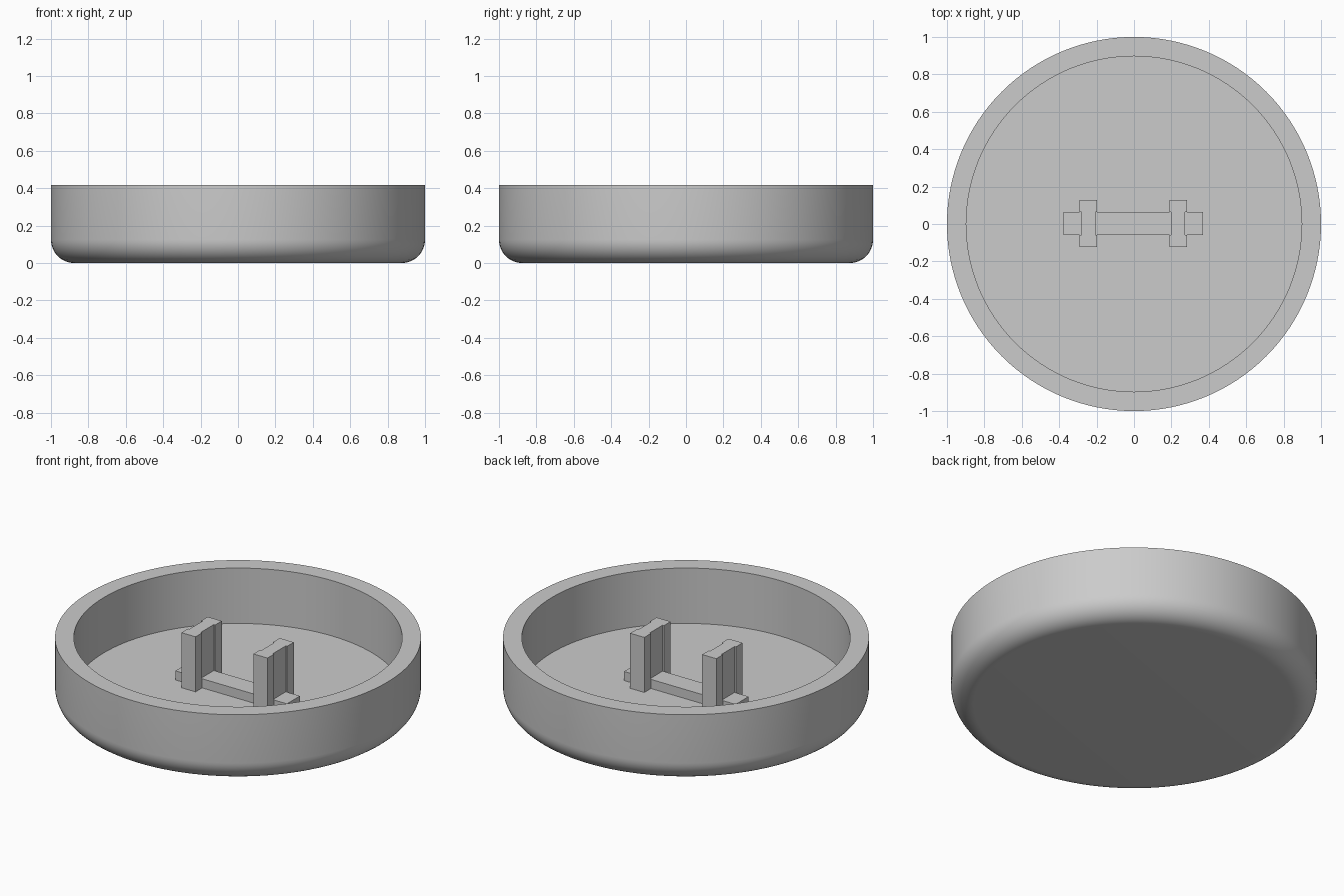
import bpy
import bmesh
from math import cos, sin, pi, radians

cube = bpy.data.objects.get("Cube")
if cube:
    bpy.data.objects.remove(cube, do_unlink=True)

HEIGHT = 0.417
FLOOR = 0.083
INNER_R = 0.897
FILLET = 0.125
OFFSET = (-0.004, 0.002)

grey = bpy.data.materials.new("plain_grey")
grey.use_nodes = True
colour = (0.6, 0.6, 0.6, 1)
grey.diffuse_color = colour
grey.node_tree.nodes["Principled BSDF"].inputs["Base Color"].default_value = colour


def finish(name, bm):
    bmesh.ops.recalc_face_normals(bm, faces=bm.faces)
    mesh = bpy.data.meshes.new(name)
    bm.to_mesh(mesh)
    bm.free()
    mesh.materials.append(grey)
    obj = bpy.data.objects.new(name, mesh)
    bpy.context.collection.objects.link(obj)
    return obj


def prism(name, outline, bottom, top):
    """Extrude a plan outline straight up."""
    bm = bmesh.new()
    face = bm.faces.new([bm.verts.new((x + OFFSET[0], y + OFFSET[1], bottom)) for x, y in outline])
    result = bmesh.ops.extrude_face_region(bm, geom=[face], use_keep_orig=True)
    verts = [g for g in result["geom"] if isinstance(g, bmesh.types.BMVert)]
    bmesh.ops.translate(bm, verts=verts, vec=(0, 0, top - bottom))
    return finish(name, bm)


# Round shell: turned profile with a filleted lower edge
arc = [(1 - FILLET + FILLET * sin(a), FILLET - FILLET * cos(a))
       for a in (i * pi / 2 / 12 for i in range(13))]
profile = [(0, 0)] + arc + [(1, HEIGHT), (INNER_R, HEIGHT), (INNER_R, FLOOR), (0, FLOOR)]
bm = bmesh.new()
verts = [bm.verts.new((r, 0, z)) for r, z in profile]
edges = [bm.edges.new(pair) for pair in zip(verts, verts[1:])]
bmesh.ops.spin(bm, geom=verts + edges, cent=(0, 0, 0), axis=(0, 0, 1),
               angle=2 * pi, steps=128)
bmesh.ops.remove_doubles(bm, verts=bm.verts, dist=0.0001)
shell = finish("round_shell", bm)
bpy.ops.object.select_all(action="DESELECT")
shell.select_set(True)
bpy.context.view_layer.objects.active = shell
bpy.ops.object.shade_smooth_by_angle(angle=radians(30))

# Low bar on the floor, running under both posts
prism("floor_bar", [(-0.372, -0.062), (0.372, -0.062), (0.372, 0.062), (-0.372, 0.062)],
      FLOOR - 0.01, 0.138)

# Upright posts with a shallow groove on each broad side
WIDE, WAIST, END, NOTCH = 0.047, 0.038, 0.125, 0.062
side = [(WIDE, -END), (WIDE, -NOTCH), (WAIST, -NOTCH),
        (WAIST, NOTCH), (WIDE, NOTCH), (WIDE, END)]
outline = side + [(-x, -y) for x, y in side]
for name, cx in (("left_post", 0.24), ("right_post", -0.24)):
    prism(name, [(x + cx, y) for x, y in outline], FLOOR - 0.01, HEIGHT - 0.002)
